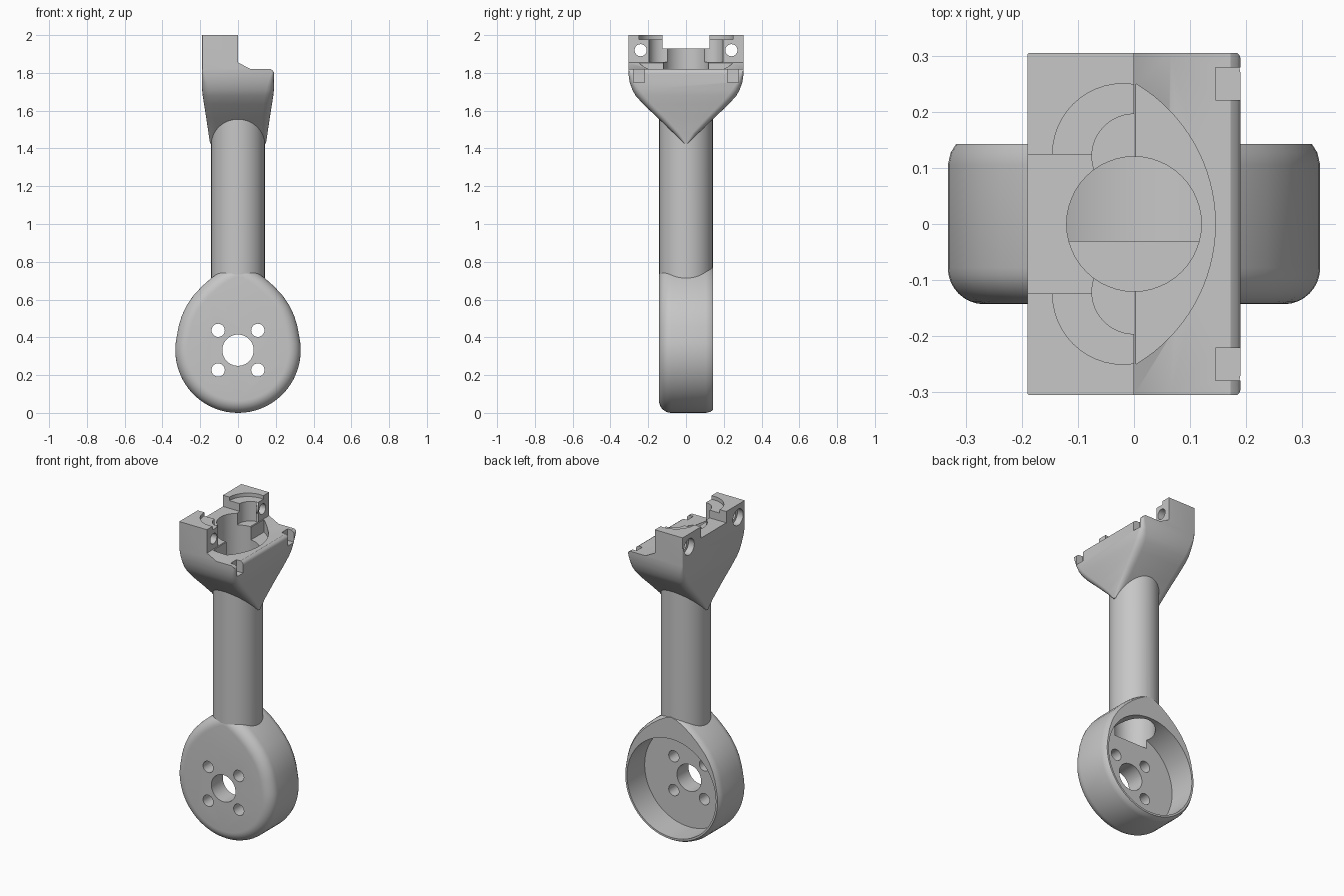
import bpy, bmesh, math
from mathutils import Vector

if "Cube" in bpy.data.objects:
    bpy.data.objects.remove(bpy.data.objects["Cube"])

GREY = (0.57, 0.57, 0.57, 1)
grey = bpy.data.materials.new("plain grey")
grey.use_nodes = True
grey.diffuse_color = GREY
grey.node_tree.nodes["Principled BSDF"].inputs["Base Color"].default_value = GREY


def make_object(name, bm):
    bmesh.ops.recalc_face_normals(bm, faces=bm.faces)
    mesh = bpy.data.meshes.new(name)
    bm.to_mesh(mesh)
    bm.free()
    mesh.materials.append(grey)
    obj = bpy.data.objects.new(name, mesh)
    bpy.context.collection.objects.link(obj)
    return obj


def loft(rings):
    """Skin equal-length rings of points and cap both ends."""
    bm = bmesh.new()
    rows = [[bm.verts.new(p) for p in ring] for ring in rings]
    n = len(rows[0])
    for a, b in zip(rows, rows[1:]):
        for i in range(n):
            j = (i + 1) % n
            bm.faces.new((a[i], a[j], b[j], b[i]))
    bm.faces.new(rows[0])
    bm.faces.new(rows[-1])
    return bm


def place(p, axis, d):
    """Lift a 2D point onto the plane at distance d along an axis."""
    u, v = p
    return {"x": (d, u, v), "y": (u, d, v), "z": (u, v, d)}[axis]


def prism(pts, axis, lo, hi):
    return loft([[place(p, axis, d) for p in pts] for d in (lo, hi)])


def circle(u, v, r, n=48):
    return [(u + r * math.cos(math.tau * i / n), v + r * math.sin(math.tau * i / n))
            for i in range(n)]


def rect(u0, u1, v0, v1):
    return [(u0, v0), (u1, v0), (u1, v1), (u0, v1)]


def cut(obj, *prism_args):
    """Subtract a prism from an object; keep the old mesh if nothing would remain."""
    cutter = make_object("cutter", prism(*prism_args))
    before = obj.data.copy()
    mod = obj.modifiers.new("cut", "BOOLEAN")
    mod.operation = "DIFFERENCE"
    mod.solver = "EXACT"
    mod.object = cutter
    bpy.context.view_layer.objects.active = obj
    bpy.ops.object.modifier_apply(modifier=mod.name)
    bpy.data.objects.remove(cutter)
    if not obj.data.polygons:
        obj.data = before


def finish(obj):
    bpy.ops.object.select_all(action="DESELECT")
    obj.select_set(True)
    bpy.context.view_layer.objects.active = obj
    bpy.ops.object.shade_smooth_by_angle(angle=math.radians(32))


HUB_Z, HUB_R = 0.332, 0.332
BORE = circle(0, 0, 0.12)
CAVITY = circle(0, HUB_Z, 0.305, 72)

# Motor housing: egg outline, rounded front edge, slightly eased back edge
half = [(HUB_R * math.sin(a), HUB_Z - HUB_R * math.cos(a))
        for a in (math.radians(102) * i / 20 for i in range(21))]
half += [(0.314, 0.46), (0.297, 0.515), (0.272, 0.568), (0.237, 0.62), (0.19, 0.671),
         (0.14, 0.715), (0.095, 0.747), (0.045, 0.776), (0, 0.788)]
outline = half + [(-x, z) for x, z in half[-2:0:-1]]


def inset(pts, d):
    out = []
    for i, p in enumerate(pts):
        t = (Vector(pts[(i + 1) % len(pts)]) - Vector(pts[i - 1])).normalized()
        out.append((p[0] - t.y * d, p[1] + t.x * d))
    return out


ROUND = 0.065
steps = [(ROUND * (1 - math.sin(a)), -0.143 + ROUND * (1 - math.cos(a)))
         for a in (math.pi / 2 * i / 8 for i in range(9))]
steps += [(0, 0.105), (0.005, 0.127), (0.015, 0.143)]
housing = make_object("motor_housing", loft(
    [[place(p, "y", y) for p in inset(outline, d)] for d, y in steps]))
cut(housing, CAVITY, "y", -0.03, 0.3)
cut(housing, BORE, "z", 0.56, 1.0)
cut(housing, circle(0, HUB_Z, 0.083), "y", -0.3, 0.1)
for sx in (-1, 1):
    for sz in (-1, 1):
        cut(housing, circle(sx * 0.105, HUB_Z + sz * 0.105, 0.035, 32), "y", -0.3, 0.1)
finish(housing)

# Hollow arm tube
tube = make_object("arm_tube", prism(circle(0, 0, 0.142, 64), "z", 0.6, 1.6))
cut(tube, BORE, "z", 0.5, 1.7)
cut(tube, CAVITY, "y", -0.03, 0.3)
finish(tube)


# Clamp head: rounded rectangles stacked upward from a narrow wedge foot
def rounded_rect(hx, hy, r, z, n=4):
    ring = []
    for k, (sx, sy) in enumerate([(1, 1), (-1, 1), (-1, -1), (1, -1)]):
        for i in range(n + 1):
            a = math.pi / 2 * (k + i / n)
            ring.append((sx * (hx - r) + r * math.cos(a), sy * (hy - r) + r * math.sin(a), z))
    return ring


levels = [(1.425, 0.148, 0.008, 0.006), (1.48, 0.156, 0.064, 0.03), (1.56, 0.168, 0.148, 0.04),
          (1.635, 0.18, 0.227, 0.045), (1.68, 0.187, 0.267, 0.045), (1.71, 0.19, 0.284, 0.04),
          (1.75, 0.19, 0.298, 0.03), (1.79, 0.19, 0.304, 0.015), (1.82, 0.19, 0.305, 0.006),
          (2.0, 0.19, 0.305, 0.004)]
head = make_object("clamp_head", loft([rounded_rect(hx, hy, r, z) for z, hx, hy, r in levels]))

# Lower flange with ramp, then the round recess and bore
cut(head, [(0, 2.2), (0, 1.855), (0.065, 1.821), (0.172, 1.821), (0.184, 1.813),
           (0.193, 1.797), (0.4, 1.797), (0.4, 2.2)], "y", -0.5, 0.5)
arc = [(-0.146 + 0.291 * math.cos(a), 0.291 * math.sin(a))
       for a in (math.radians(-59 + 118 * i / 32) for i in range(33))]
cut(head, arc, "z", 1.775, 2.2)
cut(head, BORE, "z", 1.3, 2.2)

# Cable notch, stepped round pockets, screw holes and nut slots
cut(head, rect(-0.3, 0.05, -0.124, 0.124), "z", 1.93, 2.2)
for s in (-1, 1):
    cut(head, circle(-0.02, s * 0.125, 0.125), "z", 1.978, 2.2)
    cut(head, circle(0, s * 0.121, 0.075), "z", 1.857, 2.2)
    cut(head, circle(s * 0.24, 1.92, 0.032, 32), "x", -0.4, 0.1)
    cut(head, circle(s * 0.24, 1.92, 0.05, 32), "x", -0.4, -0.15)
    cut(head, rect(0.145, 0.3, s * 0.25 - 0.029, s * 0.25 + 0.029), "z", 1.75, 1.9)
finish(head)
